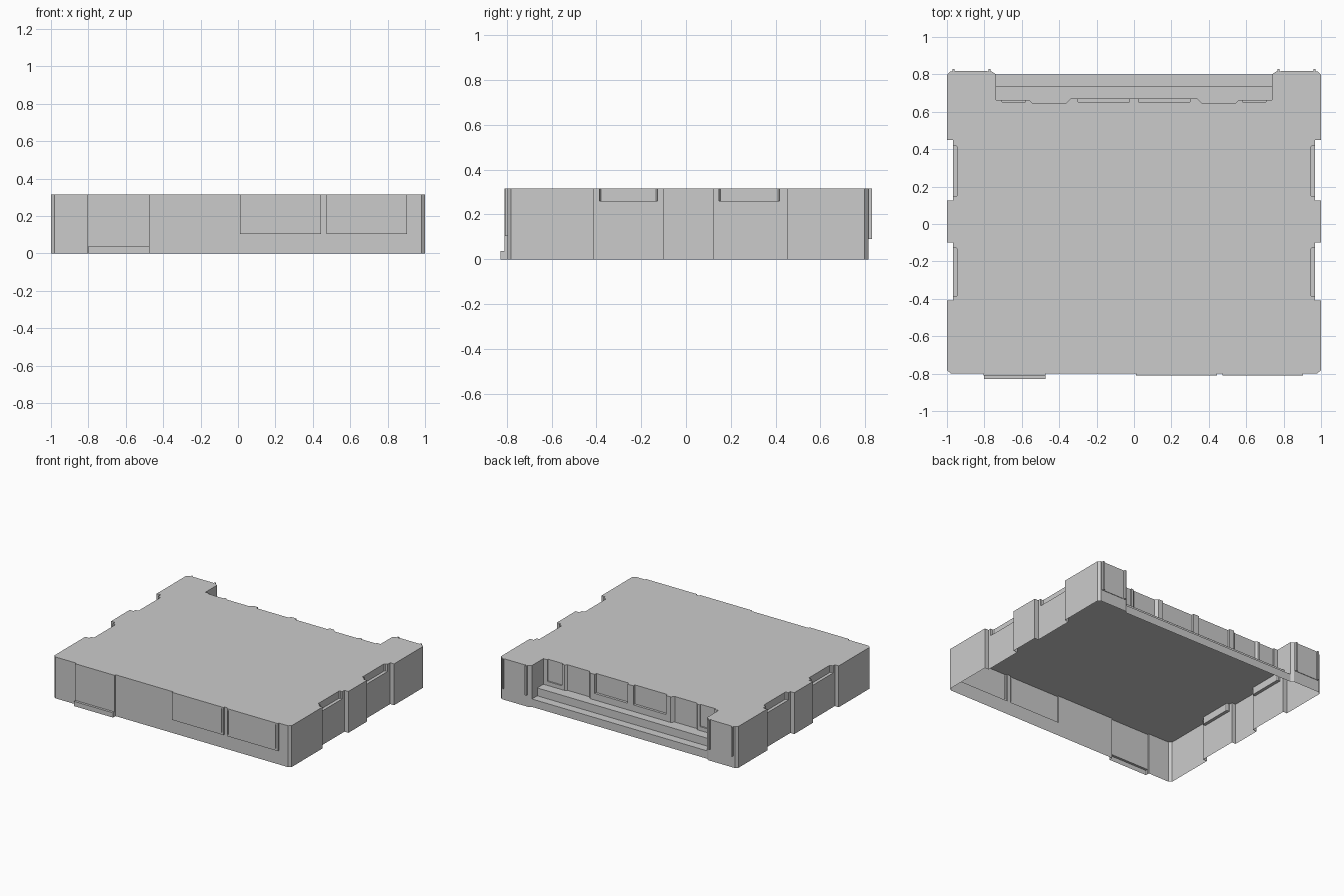
import bpy, bmesh

if "Cube" in bpy.data.objects:
    bpy.data.objects.remove(bpy.data.objects["Cube"])

TOP = 0.315


def prism(name, pts, z0, z1):
    """Closed solid: a plan outline extruded from z0 to z1."""
    bm = bmesh.new()
    face = bm.faces.new([bm.verts.new((x, y, z0)) for x, y in pts])
    ext = bmesh.ops.extrude_face_region(bm, geom=[face])
    for v in ext["geom"]:
        if isinstance(v, bmesh.types.BMVert):
            v.co.z = z1
    bmesh.ops.recalc_face_normals(bm, faces=bm.faces)
    me = bpy.data.meshes.new(name)
    bm.to_mesh(me)
    bm.free()
    ob = bpy.data.objects.new(name, me)
    bpy.context.collection.objects.link(ob)
    return ob


def rect(x0, x1, y0, y1):
    return [(x0, y0), (x1, y0), (x1, y1), (x0, y1)]


def combine(target, tool, operation):
    """Apply a boolean and discard the tool solid."""
    tool.hide_render = True
    mod = target.modifiers.new("bool", "BOOLEAN")
    mod.operation, mod.object, mod.solver = operation, tool, "EXACT"
    bpy.context.view_layer.objects.active = target
    bpy.ops.object.modifier_apply(modifier=mod.name)
    bpy.data.objects.remove(tool, do_unlink=True)


def cut(pts, z0, z1=0.5):
    combine(shell, prism("cutter", pts, z0, z1), "DIFFERENCE")


def add(pts, z0, z1=TOP):
    combine(shell, prism("addition", pts, z0, z1), "UNION")


# Right half of the outline: side bays set back, corners chamfered
half = [(0.98, -0.798), (1, -0.782), (1, -0.41), (0.967, -0.41),
        (0.967, -0.1), (1, -0.1), (1, 0.125), (0.967, 0.125),
        (0.967, 0.45), (1, 0.45), (1, 0.798), (0.983, 0.815),
        (0.76, 0.815), (0.738, 0.8)]
# Full outline with the shallow entrance projection at the front left
outline = half + [(-x, y) for x, y in reversed(half)]
outline += [(-0.805, -0.798), (-0.805, -0.81), (-0.472, -0.81), (-0.472, -0.798)]
shell = prism("building_shell", outline, 0, TOP)

# Entrance step and front window panels with narrow side grooves
add(rect(-0.803, -0.474, -0.828, -0.79), 0, 0.036)
for x0, x1 in ((0.01, 0.445), (0.472, 0.903)):
    add(rect(x0, x1, -0.809, -0.78), 0.105)
for x in (0.43, 0.486, 0.886):
    cut(rect(x - 0.003, x + 0.003, -0.84, -0.805), 0.12, 0.303)

# Terraced back recess
cut(rect(-0.738, 0.738, 0.736, 0.9), 0.06)
right = [(0.738, 0.662), (0.56, 0.662), (0.545, 0.648), (0.36, 0.648), (0.34, 0.67)]
back_wall = right + [(-x, y) for x, y in reversed(right)]
cut([(0.738, 0.77)] + back_wall + [(-0.738, 0.77)], 0.12)

for s in (-1, 1):
    # Back wall windows
    for x0, x1, z in ((0.025, 0.3, 0.17), (0.58, 0.705, 0.15)):
        cut(rect(*sorted((s * x0, s * x1)), 0.651, 0.69), z)
    # Upper window recesses in the side bays
    for y0, y1 in ((-0.387, -0.127), (0.147, 0.418)):
        pts = [(1.1, y0), (0.952, y0), (0.943, y0 + 0.007),
               (0.943, y1 - 0.007), (0.952, y1), (1.1, y1)]
        cut([(s * x, y) for x, y in pts], 0.26)
    # Corner tower panels with upright posts
    add(rect(*sorted((s * 0.785, s * 0.96)), 0.8, 0.819), 0.09)
    for x in (0.772, 0.965):
        add(rect(s * x - 0.006, s * x + 0.006, 0.8, 0.83), 0.09)

# Open underside: drop the floor so only the shell remains
bm = bmesh.new()
bm.from_mesh(shell.data)
floor = [f for f in bm.faces if all(abs(v.co.z) < 1e-4 for v in f.verts)]
bmesh.ops.delete(bm, geom=floor, context="FACES")
bm.to_mesh(shell.data)
bm.free()
